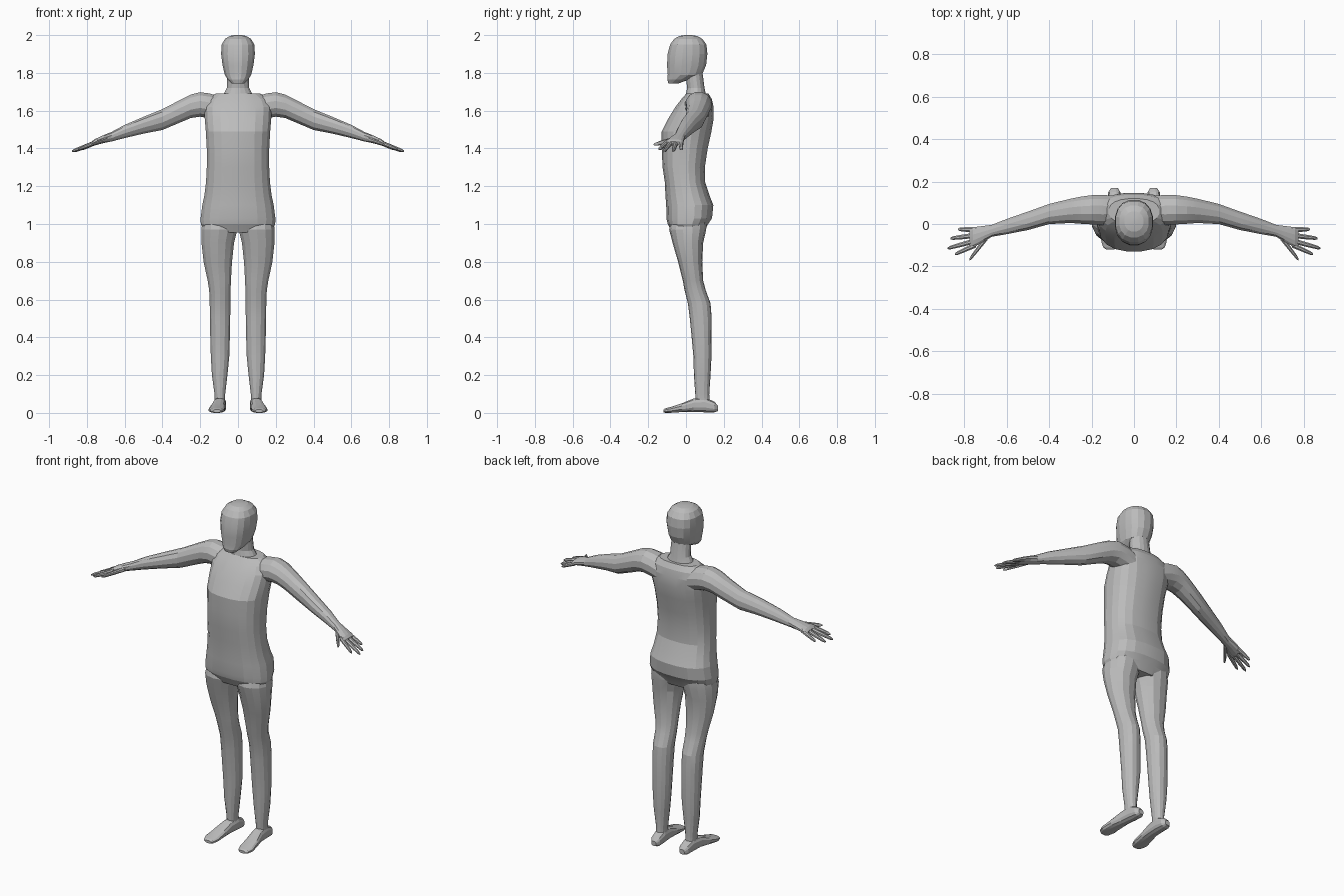
import bpy, bmesh, math

skin = bpy.data.materials.new("plain_grey")
skin.diffuse_color = (0.5, 0.5, 0.5, 1)


def loft(name, axis, sections, n=16, power=2.0, side=1):
    """Skin of rings. Section: position on axis, then centre and radii on the other two axes."""
    bm = bmesh.new()
    rings = []
    for t, a, b, ra, rb in sections:
        ring = []
        for i in range(n):
            w = 2 * math.pi * (i + 0.5) / n
            c, s = math.cos(w), math.sin(w)
            u = a + ra * math.copysign(abs(c) ** (2 / power), c)
            v = b + rb * math.copysign(abs(s) ** (2 / power), s)
            p = {"x": (t, u, v), "y": (u, t, v), "z": (u, v, t)}[axis]
            ring.append(bm.verts.new((p[0] * side, p[1], p[2])))
        rings.append(ring)
    for r, q in zip(rings, rings[1:]):
        for i in range(n):
            j = (i + 1) % n
            bm.faces.new((r[i], r[j], q[j], q[i]))
    bm.faces.new(rings[0])
    bm.faces.new(rings[-1])
    bmesh.ops.recalc_face_normals(bm, faces=bm.faces)
    me = bpy.data.meshes.new(name)
    bm.to_mesh(me)
    bm.free()
    me.materials.append(skin)
    ob = bpy.data.objects.new(name, me)
    bpy.context.collection.objects.link(ob)
    return ob


# Torso, hips to shoulders
body = loft("body", "z", [
    (0.955, 0, 0.010, 0.180, 0.085), (1.00, 0, 0.010, 0.199, 0.108),
    (1.03, 0, 0.017, 0.200, 0.122), (1.10, 0, 0.020, 0.191, 0.126),
    (1.15, 0, 0.008, 0.180, 0.118), (1.22, 0, -0.005, 0.171, 0.108),
    (1.30, 0, -0.012, 0.167, 0.113), (1.40, 0, -0.007, 0.167, 0.123),
    (1.49, 0, 0.003, 0.172, 0.133), (1.56, 0, 0.027, 0.178, 0.121),
    (1.62, 0, 0.045, 0.180, 0.102), (1.66, 0, 0.056, 0.165, 0.082),
    (1.69, 0, 0.060, 0.120, 0.060)], 20, 2.4)

parts = []

# Neck and head
parts.append(loft("neck", "z", [
    (1.62, 0, 0.05, 0.12, 0.07), (1.68, 0, 0.052, 0.082, 0.055),
    (1.72, 0, 0.052, 0.060, 0.047), (1.82, 0, 0.04, 0.056, 0.046)]))
parts.append(loft("head", "z", [
    (1.745, 0, -0.066, 0.034, 0.028), (1.765, 0, -0.04, 0.055, 0.060),
    (1.79, 0, -0.006, 0.071, 0.092), (1.84, 0, 0.003, 0.083, 0.105),
    (1.90, 0, 0.008, 0.091, 0.107), (1.95, 0, 0.012, 0.088, 0.098),
    (1.98, 0, 0.012, 0.070, 0.076), (1.995, 0, 0.012, 0.045, 0.048),
    (2.0, 0, 0.012, 0.02, 0.02)], 16, 2.3))

# Finger: base point, tip point
fingers = {
    "little_finger": ((0.745, -0.027, 1.435), (0.83, -0.025, 1.395)),
    "ring_finger": ((0.745, -0.053, 1.435), (0.866, -0.068, 1.385)),
    "middle_finger": ((0.745, -0.078, 1.435), (0.88, -0.115, 1.385)),
    "index_finger": ((0.745, -0.098, 1.435), (0.845, -0.143, 1.395)),
    "thumb": ((0.69, -0.058, 1.45), (0.775, -0.167, 1.42)),
}

for side, tag in ((1, "left"), (-1, "right")):
    # Leg
    parts.append(loft(tag + "_leg", "z", [
        (1.06, 0.095, 0.02, 0.085, 0.090), (0.97, 0.099, 0.009, 0.0975, 0.098),
        (0.90, 0.107, 0.010, 0.088, 0.081), (0.80, 0.107, 0.022, 0.077, 0.064),
        (0.70, 0.099, 0.037, 0.063, 0.054), (0.65, 0.096, 0.048, 0.058, 0.056),
        (0.58, 0.095, 0.070, 0.056, 0.060), (0.50, 0.095, 0.078, 0.055, 0.058),
        (0.40, 0.095, 0.083, 0.053, 0.053), (0.30, 0.095, 0.087, 0.050, 0.048),
        (0.20, 0.097, 0.086, 0.042, 0.044), (0.10, 0.096, 0.086, 0.029, 0.037),
        (0.03, 0.096, 0.090, 0.027, 0.037)], 14, 2.2, side))
    # Foot
    parts.append(loft(tag + "_foot", "y", [
        (0.17, 0.092, 0.024, 0.016, 0.014), (0.15, 0.093, 0.031, 0.030, 0.029),
        (0.10, 0.095, 0.043, 0.033, 0.041), (0.04, 0.099, 0.041, 0.033, 0.036),
        (-0.02, 0.107, 0.028, 0.040, 0.024), (-0.08, 0.113, 0.016, 0.043, 0.016),
        (-0.11, 0.113, 0.012, 0.033, 0.012), (-0.12, 0.112, 0.01, 0.02, 0.008)],
        12, 2.6, side))
    # Arm and palm
    parts.append(loft(tag + "_arm", "x", [
        (0.09, 0.066, 1.605, 0.070, 0.070), (0.15, 0.066, 1.625, 0.073, 0.068),
        (0.20, 0.067, 1.633, 0.071, 0.067), (0.25, 0.065, 1.623, 0.066, 0.064),
        (0.30, 0.062, 1.600, 0.059, 0.062), (0.40, 0.047, 1.553, 0.049, 0.057),
        (0.50, 0.015, 1.523, 0.045, 0.046), (0.60, -0.012, 1.490, 0.037, 0.036),
        (0.67, -0.032, 1.462, 0.029, 0.026), (0.71, -0.046, 1.450, 0.038, 0.022),
        (0.76, -0.064, 1.432, 0.050, 0.017), (0.775, -0.067, 1.426, 0.045, 0.010)],
        12, 2.1, side))
    # Fingers and thumb
    for name, (p, q) in fingers.items():
        rows = []
        for k, r in ((0, 0.014), (0.6, 0.0115), (0.9, 0.009), (1, 0.004)):
            x, y, z = (a + (b - a) * k for a, b in zip(p, q))
            rows.append((x, y, z, r * (1.3 if name == "thumb" else 1), r))
        parts.append(loft(tag + "_" + name, "x", rows, 8, 2, side))

# Fuse all parts into one closed skin
group = bpy.data.collections.new("fuse_parts")
bpy.context.scene.collection.children.link(group)
for ob in parts:
    group.objects.link(ob)
mod = body.modifiers.new("fuse", "BOOLEAN")
mod.operation = "UNION"
mod.solver = "EXACT"
mod.operand_type = "COLLECTION"
mod.collection = group
bpy.context.view_layer.objects.active = body
body.select_set(True)
bpy.ops.object.modifier_apply(modifier="fuse")
for ob in parts:
    bpy.data.objects.remove(ob)
bpy.data.collections.remove(group)
bpy.ops.object.shade_smooth_by_angle(angle=math.radians(12))
